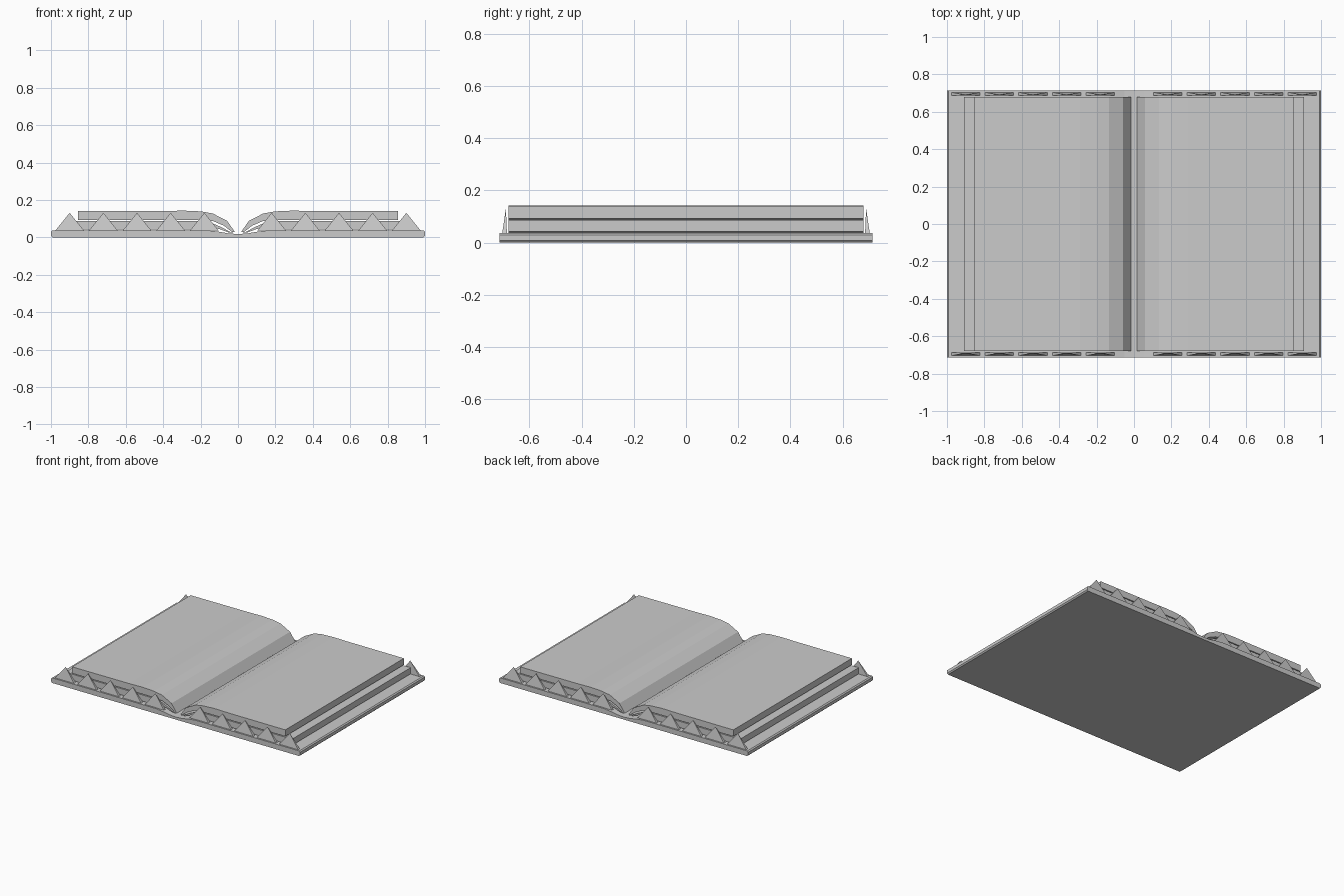
import bpy, bmesh

cube = bpy.data.objects.get("Cube")
if cube:
    bpy.data.objects.remove(cube, do_unlink=True)

grey = bpy.data.materials.new("plain grey")
grey.use_nodes = True
grey.diffuse_color = (0.6, 0.6, 0.6, 1)
grey.node_tree.nodes["Principled BSDF"].inputs["Base Color"].default_value = (0.6, 0.6, 0.6, 1)


def finish(name, bm):
    bmesh.ops.recalc_face_normals(bm, faces=bm.faces)
    mesh = bpy.data.meshes.new(name)
    bm.to_mesh(mesh)
    bm.free()
    mesh.materials.append(grey)
    obj = bpy.data.objects.new(name, mesh)
    bpy.context.collection.objects.link(obj)
    return obj


def extrude_profile(name, profile, depth, side=1):
    """Extrude an x-z outline along y, centred on y = 0."""
    bm = bmesh.new()
    face = bm.faces.new([bm.verts.new((side * x, -depth / 2, z)) for x, z in profile])
    geom = bmesh.ops.extrude_face_region(bm, geom=[face])["geom"]
    verts = [g for g in geom if isinstance(g, bmesh.types.BMVert)]
    bmesh.ops.translate(bm, verts=verts, vec=(0, depth, 0))
    return finish(name, bm)


# Cover board with chamfered ends and a shallow dip along the spine
half_top = [(1.0, 0.03), (0.992, 0.037), (0.16, 0.037), (0.1, 0.03), (0.05, 0.021)]
top = half_top + [(0, 0.018)] + [(-x, z) for x, z in reversed(half_top)]
extrude_profile("cover", [(-1, 0.008), (-0.992, 0), (0.992, 0), (1, 0.008)] + top, 1.43)

# Two stacked page blocks per side, curving down into the gutter
upper = [(0.856, 0.093), (0.856, 0.14), (0.4, 0.141), (0.29, 0.143), (0.2, 0.139),
         (0.135, 0.128), (0.058, 0.088), (0.016, 0.028), (0.03, 0.028),
         (0.075, 0.062), (0.13, 0.086), (0.2, 0.093)]
lower = [(0.91, 0.042), (0.91, 0.087), (0.2, 0.087), (0.14, 0.077), (0.09, 0.055),
         (0.035, 0.026), (0.008, 0.022), (0.05, 0.026), (0.1, 0.045), (0.15, 0.052), (0.2, 0.042)]
for label, side in (("left", 1), ("right", -1)):
    extrude_profile("upper_pages_" + label, upper, 1.36, side)
    extrude_profile("lower_pages_" + label, lower, 1.36, side)

# Rows of flattened spikes along the front and back edges
for row, sy in (("front", -1), ("back", 1)):
    bm = bmesh.new()
    for i in range(5):
        for sx in (-1, 1):
            cx = sx * 0.18 * (i + 1)
            base = [bm.verts.new((cx + dx, sy * y, 0.036)) for dx, y in
                    ((-0.077, 0.704), (0.077, 0.704), (0.077, 0.686), (-0.077, 0.686))]
            apex = bm.verts.new((cx, sy * 0.69, 0.131))
            bm.faces.new(base)
            for k in range(4):
                bm.faces.new((base[k], base[(k + 1) % 4], apex))
    finish(row + "_spikes", bm)
